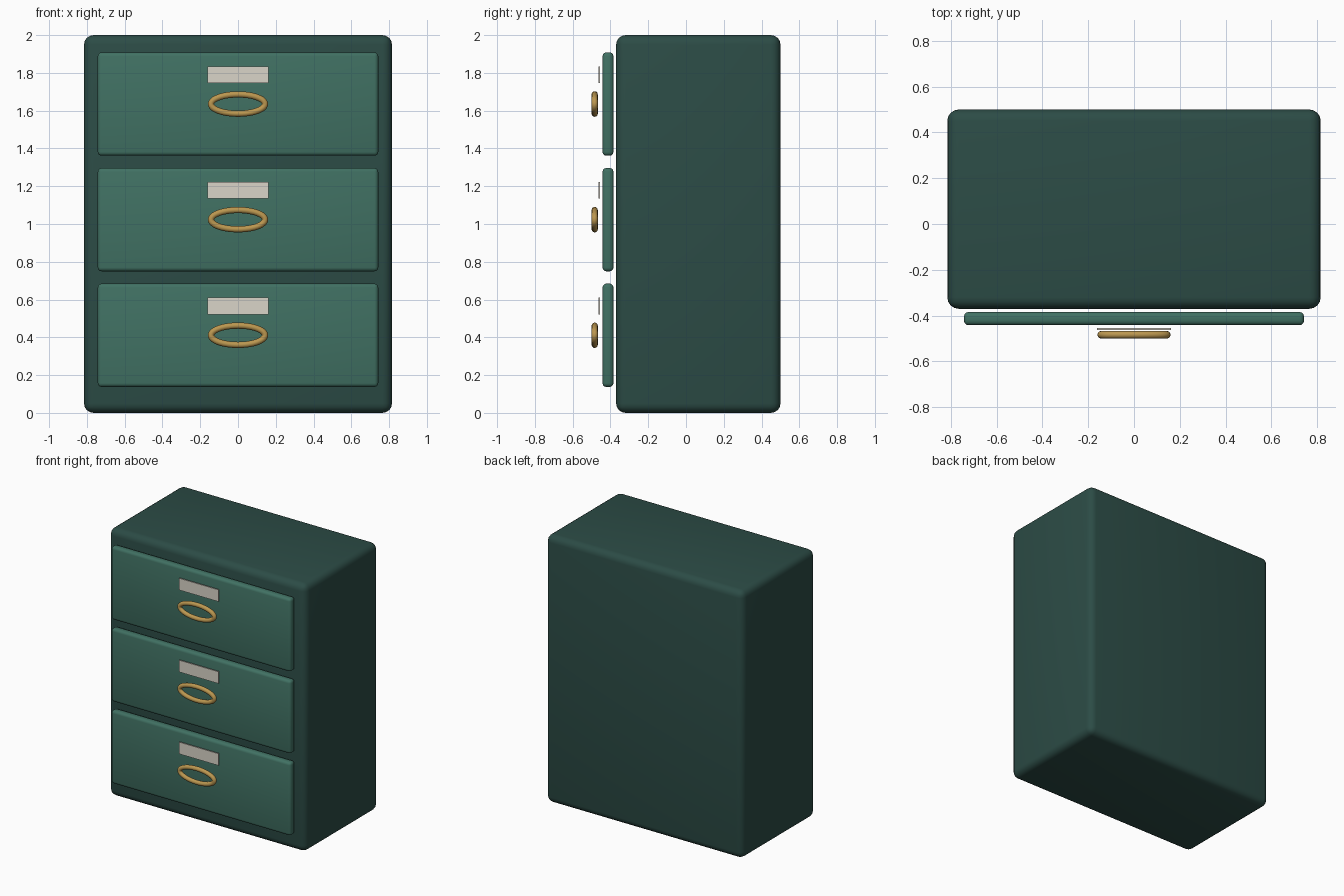
import bpy, bmesh, math

if "Cube" in bpy.data.objects:
    bpy.data.objects.remove(bpy.data.objects["Cube"])


def material(name, rgb):
    m = bpy.data.materials.new(name)
    m.diffuse_color = (*rgb, 1)
    m.use_nodes = True
    m.node_tree.nodes["Principled BSDF"].inputs["Base Color"].default_value = m.diffuse_color
    return m


DARK = material("dark_green", (0.025, 0.072, 0.061))
GREEN = material("green", (0.052, 0.165, 0.125))
BRASS = material("brass", (0.50, 0.31, 0.08))
CARD = material("card", (0.70, 0.66, 0.58))


def finish(ob, mat):
    ob.data.materials.append(mat)
    bpy.ops.object.select_all(action='DESELECT')
    ob.select_set(True)
    bpy.context.view_layer.objects.active = ob
    bpy.ops.object.shade_smooth_by_angle(angle=math.radians(35))


def box(name, mat, size, centre, bevel=0.0, segments=3):
    bm = bmesh.new()
    bmesh.ops.create_cube(bm, size=1)
    bmesh.ops.scale(bm, vec=size, verts=bm.verts)
    if bevel:
        bmesh.ops.bevel(bm, geom=bm.edges[:], offset=bevel, segments=segments,
                        profile=0.5, affect='EDGES')
    me = bpy.data.meshes.new(name)
    bm.to_mesh(me)
    bm.free()
    ob = bpy.data.objects.new(name, me)
    ob.location = centre
    bpy.context.collection.objects.link(ob)
    finish(ob, mat)


def oval_ring(name, mat, rx, rz, tube, centre, n=48):
    # round tube swept along an upright ellipse
    cu = bpy.data.curves.new(name, 'CURVE')
    cu.dimensions = '3D'
    cu.bevel_depth = tube
    cu.bevel_resolution = 4
    sp = cu.splines.new('POLY')
    sp.points.add(n - 1)
    for i, p in enumerate(sp.points):
        a = 2 * math.pi * i / n
        p.co = (rx * math.cos(a), 0, rz * math.sin(a), 1)
    sp.use_cyclic_u = True
    ob = bpy.data.objects.new(name, cu)
    ob.location = centre
    bpy.context.collection.objects.link(ob)
    bpy.ops.object.select_all(action='DESELECT')
    ob.select_set(True)
    bpy.context.view_layer.objects.active = ob
    bpy.ops.object.convert(target='MESH')
    ob = bpy.context.view_layer.objects.active
    finish(ob, mat)


# Cabinet body
box("cabinet_body", DARK, (1.63, 0.87, 2.0), (0, 0.065, 1.0), 0.05, 4)

# Three drawers, each with a label card and an oval pull
for i in range(3):
    z = 0.411 + 0.612 * i
    box(f"drawer_front_{i + 1}", GREEN, (1.485, 0.058, 0.547), (0, -0.413, z), 0.02)
    box(f"label_card_{i + 1}", CARD, (0.325, 0.009, 0.088), (0, -0.459, z + 0.155))
    oval_ring(f"drawer_pull_{i + 1}", BRASS, 0.143, 0.051, 0.0165, (0, -0.4835, z))
